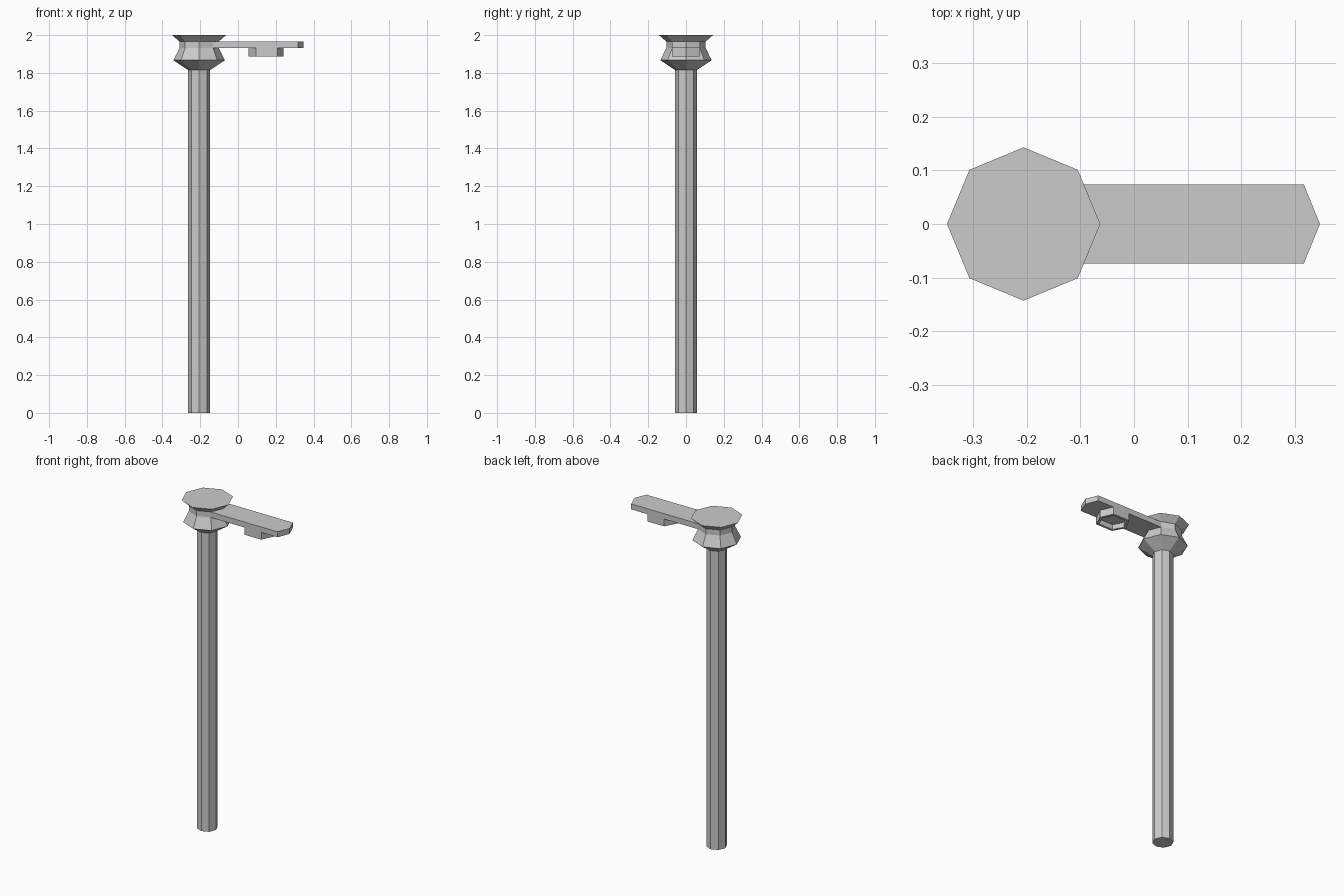
import bpy, bmesh
from math import cos, sin, pi

if "Cube" in bpy.data.objects:
    bpy.data.objects.remove(bpy.data.objects["Cube"])

POST_X = -0.206


def finish(name, bm):
    bmesh.ops.recalc_face_normals(bm, faces=bm.faces)
    mesh = bpy.data.meshes.new(name)
    bm.to_mesh(mesh)
    bm.free()
    obj = bpy.data.objects.new(name, mesh)
    bpy.context.collection.objects.link(obj)
    return obj


def lathe(name, profile, sides=8):
    """Stack of octagonal rings, capped at both ends."""
    bm = bmesh.new()
    rings = [[bm.verts.new((POST_X + r * cos(2 * pi * i / sides),
                            r * sin(2 * pi * i / sides), z))
              for i in range(sides)] for r, z in profile]
    for a, b in zip(rings, rings[1:]):
        for i in range(sides):
            j = (i + 1) % sides
            bm.faces.new((a[i], a[j], b[j], b[i]))
    bm.faces.new(rings[0][::-1])
    bm.faces.new(rings[-1])
    return finish(name, bm)


def slab(name, outline, z0, z1, rim=0, recess=0):
    """Extruded outline, optionally with a hollow in the underside."""
    bm = bmesh.new()
    bottom = bm.faces.new([bm.verts.new((x, y, z0)) for x, y in outline])
    top = bmesh.ops.extrude_face_region(bm, geom=[bottom], use_keep_orig=True)
    verts = [v for v in top["geom"] if isinstance(v, bmesh.types.BMVert)]
    bmesh.ops.translate(bm, verts=verts, vec=(0, 0, z1 - z0))
    bmesh.ops.recalc_face_normals(bm, faces=bm.faces)
    if rim:
        bm.normal_update()
        under = min(bm.faces, key=lambda f: f.calc_center_median().z)
        bmesh.ops.inset_region(bm, faces=[under], thickness=rim)
        inner = bmesh.ops.extrude_face_region(bm, geom=[under])
        verts = [v for v in inner["geom"] if isinstance(v, bmesh.types.BMVert)]
        bmesh.ops.translate(bm, verts=verts, vec=(0, 0, recess))
        if under.is_valid:
            bmesh.ops.delete(bm, geom=[under], context='FACES_ONLY')
    return finish(name, bm)


# Post with flared collar, waist and flat cap
lathe("post", [(0.058, 0), (0.058, 1.815), (0.136, 1.867),
               (0.104, 1.932), (0.104, 1.966), (0.143, 2.0)])

# Side arm with a pointed tip
W = 0.0735
slab("arm", [(-0.15, -W), (0.317, -W), (0.347, 0), (0.317, W), (-0.15, W)],
     1.932, 1.965)

# Lamp housing under the arm, open below
slab("lamp", [(0.055, 0), (0.096, -W), (0.208, -W),
              (0.241, 0), (0.208, W), (0.096, W)],
     1.888, 1.933, rim=0.016, recess=0.03)
